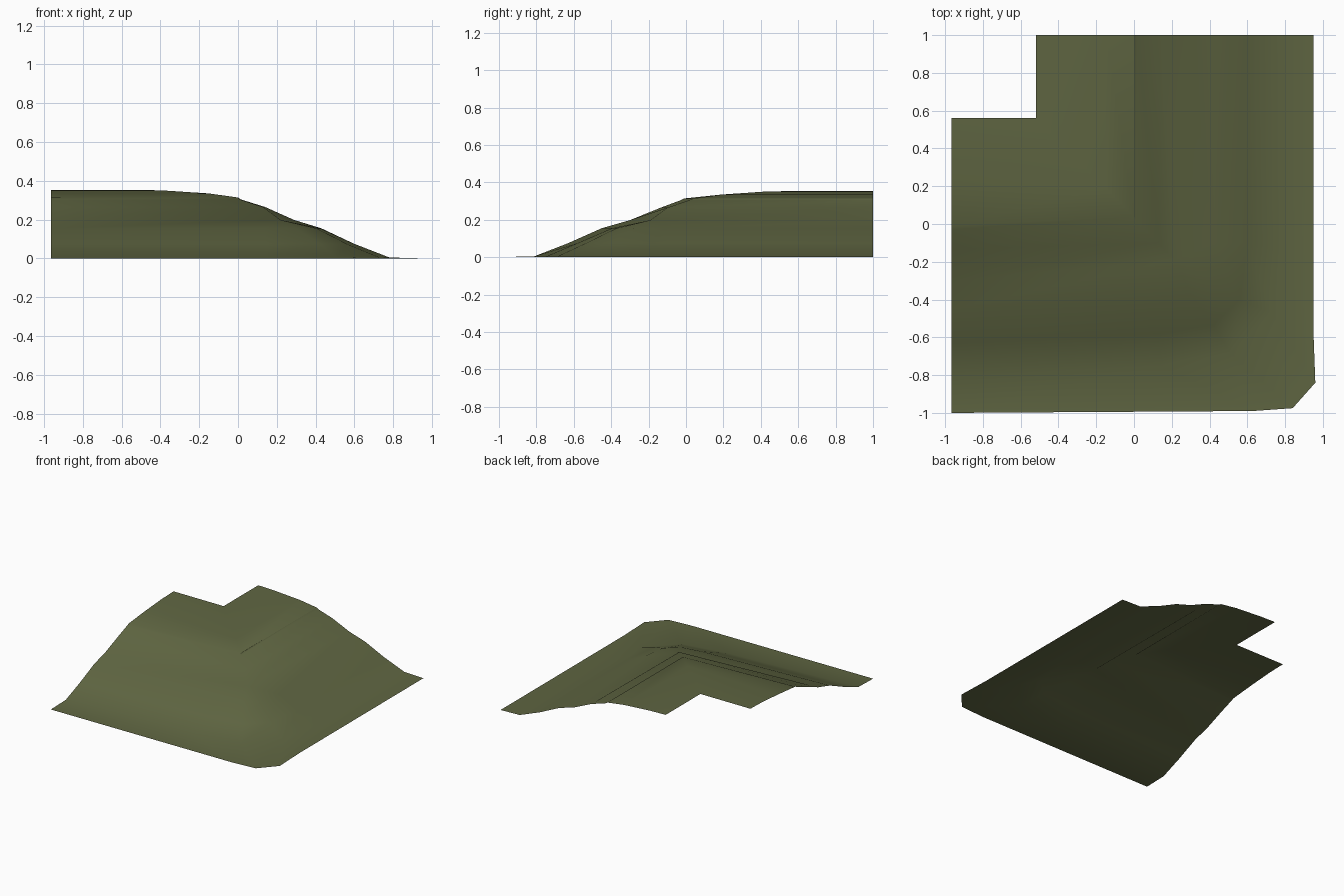
import bpy, bmesh

if "Cube" in bpy.data.objects:
    bpy.data.objects.remove(bpy.data.objects["Cube"])

# Each contour: height, y at the left end, corner points, x at the back end
CONTOURS = [
    (0.000, -1.00, [(.63, -.99), (.84, -.975), (.96, -.84), (.95, -.57)], .95),
    (0.005, -.81, [(.14, -.745), (.51, -.685), (.73, -.47), (.78, -.12)], .78),
    (0.075, -.63, [(.14, -.58), (.42, -.535), (.56, -.40), (.60, -.10)], .60),
    (0.155, -.45, [(.14, -.395), (.30, -.37), (.405, -.28), (.425, -.10)], .43),
    (0.198, -.30, [(.22, -.19)], .29),
    (0.265, -.135, [(.13, -.10)], .14),
    (0.304, -.03, [(.01, .015)], .015),
    (0.314, -.01, [(0, .04)], 0),
    (0.335, .21, [(-.15, .19)], -.15),
    (0.350, .41, [(-.38, .41)], -.38),
    (0.354, .56, [(-.52, .56)], -.52),
]
LEFT, BACK = -.965, 1.0

mat = bpy.data.materials.new("olive grass")
mat.diffuse_color = (.115, .132, .054, 1)
mat.use_nodes = True
mat.node_tree.nodes["Principled BSDF"].inputs["Base Color"].default_value = mat.diffuse_color

# Loft the open hillside sheet between neighbouring contours
bm = bmesh.new()
rows = []
for z, yl, corner, xr in CONTOURS:
    if len(corner) == 1:
        corner = corner * 4
    pts = [(LEFT, yl)] + corner + [(xr, BACK)]
    made = {}
    for p in pts:
        if p not in made:
            made[p] = bm.verts.new((p[0], p[1], z))
    rows.append([made[p] for p in pts])
for low, high in zip(rows, rows[1:]):
    for i in range(len(low) - 1):
        quad = [low[i], low[i + 1], high[i + 1], high[i]]
        face = list(dict.fromkeys(quad))
        if len(face) > 2:
            bm.faces.new(face)

mesh = bpy.data.meshes.new("hill_corner")
bm.to_mesh(mesh)
bm.free()
mesh.materials.append(mat)
hill = bpy.data.objects.new("hill_corner", mesh)
bpy.context.collection.objects.link(hill)

# Soft slopes
bpy.context.view_layer.objects.active = hill
hill.select_set(True)
bpy.ops.object.shade_smooth_by_angle(angle=0.5)
